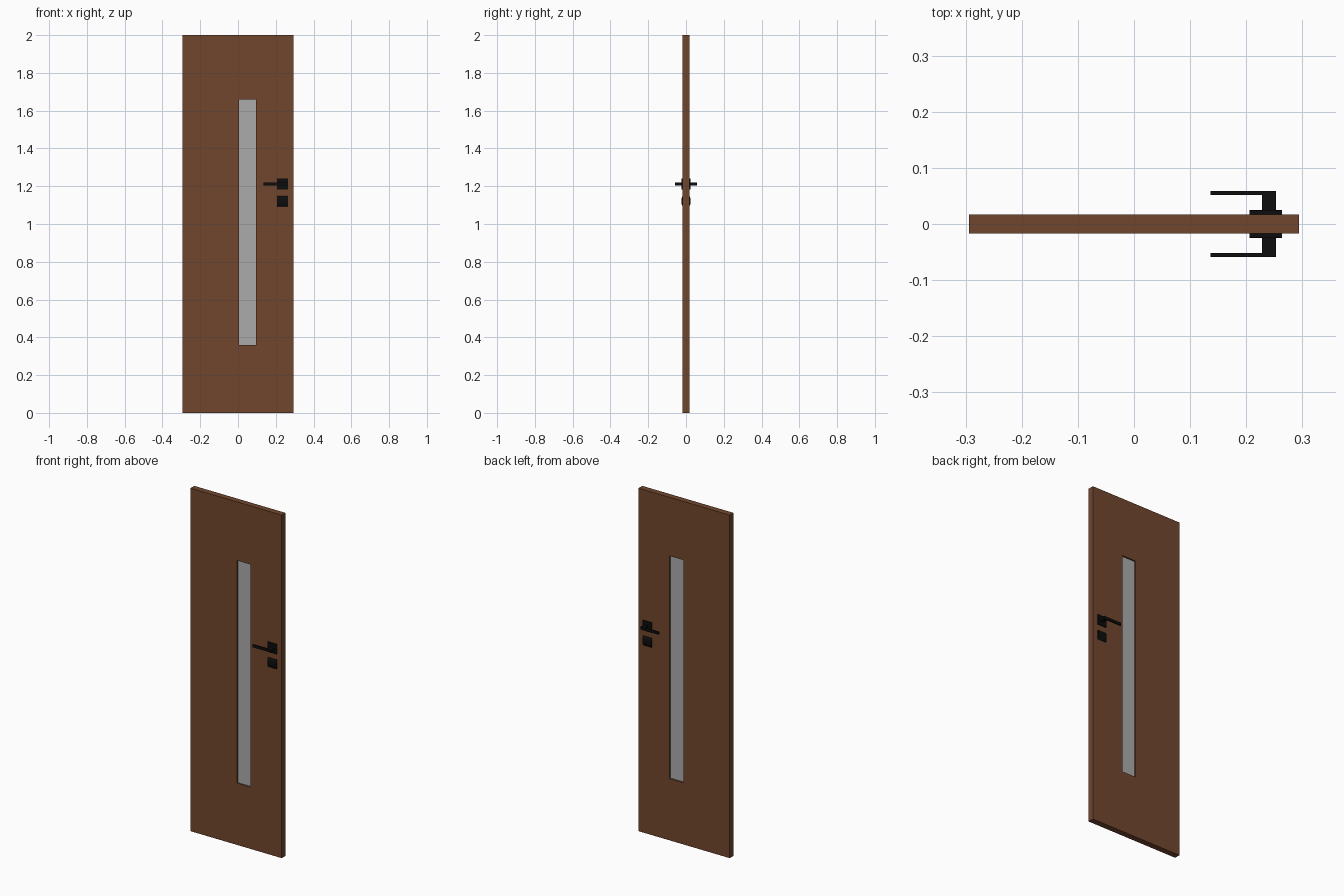
import bpy, bmesh, math

if "Cube" in bpy.data.objects:
    bpy.data.objects.remove(bpy.data.objects["Cube"])


def material(name, rgb):
    m = bpy.data.materials.new(name)
    m.diffuse_color = (*rgb, 1)
    m.use_nodes = True
    m.node_tree.nodes["Principled BSDF"].inputs["Base Color"].default_value = m.diffuse_color
    return m


BROWN = material("brown wood", (0.165, 0.061, 0.027))
GREY = material("frosted grey glass", (0.41, 0.41, 0.41))
BLACK = material("black metal", (0.004, 0.004, 0.004))


def add_object(name, bm, mat):
    bmesh.ops.recalc_face_normals(bm, faces=bm.faces)
    me = bpy.data.meshes.new(name)
    bm.to_mesh(me)
    bm.free()
    me.materials.append(mat)
    ob = bpy.data.objects.new(name, me)
    bpy.context.collection.objects.link(ob)
    return ob


def box(name, x, y, z, mat):
    """Box from (min, max) ranges."""
    bm = bmesh.new()
    bmesh.ops.create_cube(bm, size=1)
    for v in bm.verts:
        v.co = [r[0] if c < 0 else r[1] for c, r in zip(v.co, (x, y, z))]
    return add_object(name, bm, mat)


def prism(name, pts, axis, lo, hi, mat):
    """Extrude a closed profile along x (points are y,z) or z (points are x,y)."""
    bm = bmesh.new()
    place = (lambda a, b, t: (t, a, b)) if axis == "x" else (lambda a, b, t: (a, b, t))
    face = bm.faces.new([bm.verts.new(place(a, b, lo)) for a, b in pts])
    ext = bmesh.ops.extrude_face_region(bm, geom=[face])
    move = place(0, 0, hi - lo)
    bmesh.ops.translate(bm, vec=move,
                        verts=[g for g in ext["geom"] if isinstance(g, bmesh.types.BMVert)])
    return add_object(name, bm, mat)


HALF = 0.0173          # half the door thickness
WX, WZ = (0.005, 0.094), (0.36, 1.658)

# Door leaf with a window opening cut right through
door = box("door_leaf", (-0.294, 0.294), (-HALF, HALF), (0, 2), BROWN)
cutter = box("window_cutter", WX, (-0.1, 0.1), WZ, BROWN)
cutter.hide_render = True
mod = door.modifiers.new("window opening", "BOOLEAN")
mod.operation = "DIFFERENCE"
mod.solver = "EXACT"
mod.object = cutter
bpy.context.view_layer.objects.active = door
bpy.ops.object.modifier_apply(modifier=mod.name)
bpy.data.objects.remove(cutter)

# Recessed glass strip
box("glass_strip", WX, (-0.009, 0.009), WZ, GREY)

# Handle set on both sides
for side, s in (("front", -1), ("back", 1)):
    def yr(a, b):
        return tuple(sorted((s * a, s * b)))

    # Square rosette behind the lever
    box(side + "_handle_plate", (0.206, 0.264), yr(HALF, 0.0237), (1.182, 1.24), BLACK)
    # L-shaped lever: neck out of the plate, then a thin grip
    outline = [(0.228, 0.023), (0.253, 0.023), (0.253, 0.0588),
               (0.136, 0.0588), (0.136, 0.0515), (0.228, 0.0515)]
    prism(side + "_lever", [(x, s * y) for x, y in outline], "z", 1.203, 1.219, BLACK)
    # Lock plate with a gently curved face
    arc = [(s * (HALF - 0.003 + 0.0105 * math.sin(math.pi * i / 10)),
            1.121 - 0.029 * math.cos(math.pi * i / 10)) for i in range(11)]
    prism(side + "_lock_plate", arc, "x", 0.206, 0.264, BLACK)
